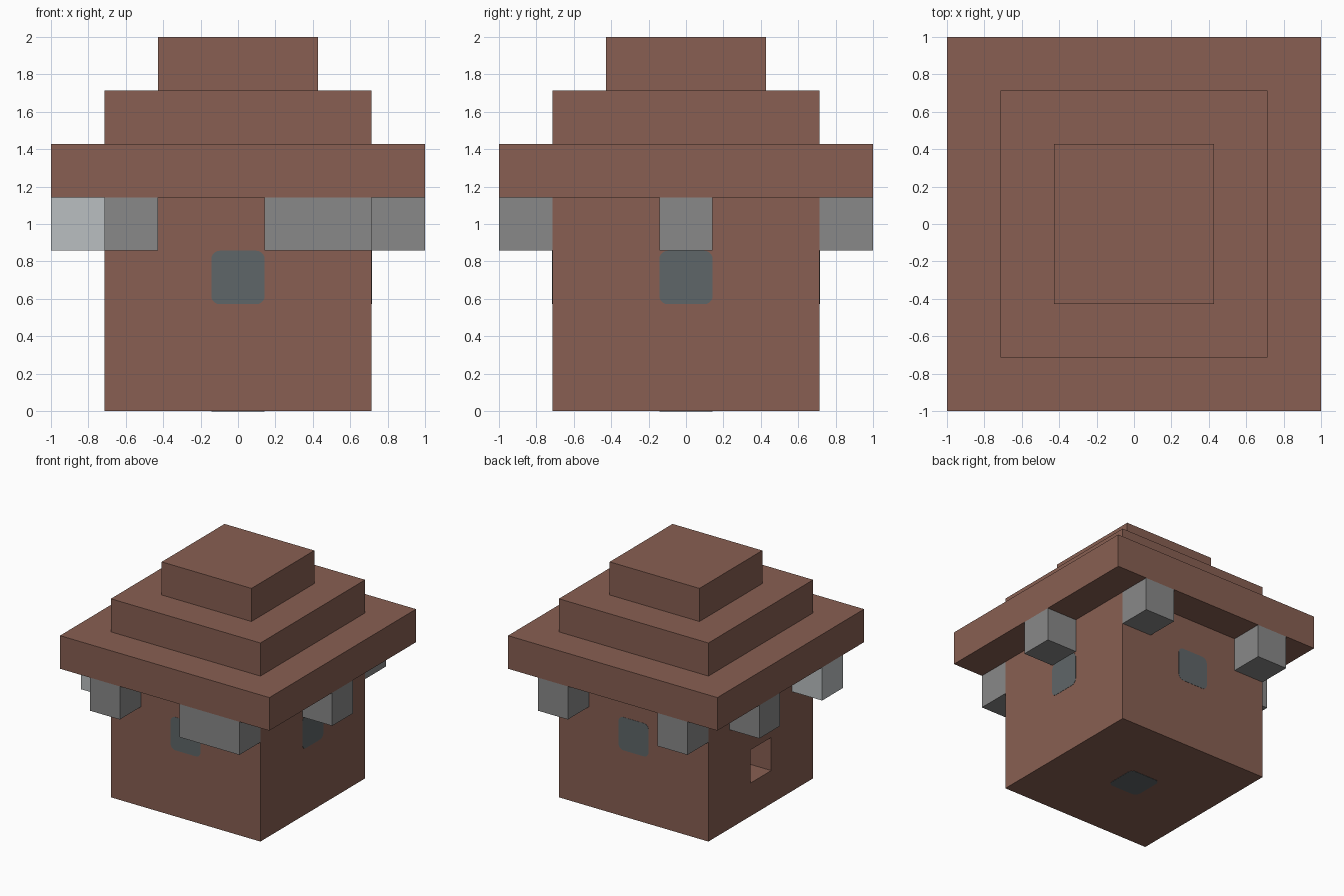
import bpy, bmesh, math
from mathutils import Matrix, Vector

cube = bpy.data.objects.get("Cube")
if cube:
    bpy.data.objects.remove(cube, do_unlink=True)

U = 2 / 7  # one block


def material(name, r, g, b):
    def lin(c):
        c /= 255
        return c / 12.92 if c < 0.04 else ((c + 0.055) / 1.055) ** 2.4
    color = (lin(r), lin(g), lin(b), 1)
    m = bpy.data.materials.new(name)
    m.use_nodes = True
    m.diffuse_color = color
    m.node_tree.nodes["Principled BSDF"].inputs["Base Color"].default_value = color
    return m


brown = material("brown", 136, 95, 82)
grey = material("grey", 137, 137, 137)
pale = material("pale grey", 186, 191, 193)
slate = material("slate", 95, 102, 104)


def finish(name, bm, mat):
    bmesh.ops.recalc_face_normals(bm, faces=bm.faces)
    mesh = bpy.data.meshes.new(name)
    bm.to_mesh(mesh)
    bm.free()
    mesh.materials.append(mat)
    obj = bpy.data.objects.new(name, mesh)
    bpy.context.collection.objects.link(obj)
    return obj


def box_mesh(low, high):
    """Box between two corners, measured in blocks."""
    low, high = Vector(low) * U, Vector(high) * U
    bm = bmesh.new()
    bmesh.ops.create_cube(bm, size=1, matrix=Matrix.Translation((low + high) / 2)
                          @ Matrix.Diagonal((high - low).to_4d()))
    return bm


# House body with a doorway recess in its right-hand (-x) wall
bm = box_mesh((-2.5, -2.5, 0), (2.5, 2.5, 4))


def doorway_wall():
    return [f for f in bm.faces if f.calc_center_median().x < -2.49 * U]


for point, normal in (((0, -.5, 0), (0, 1, 0)), ((0, .5, 0), (0, 1, 0)),
                      ((0, 0, 1), (0, 0, 1)), ((0, 0, 2), (0, 0, 1))):
    faces = doorway_wall()
    edges = {e for f in faces for e in f.edges}
    verts = {v for f in faces for v in f.verts}
    bmesh.ops.bisect_plane(bm, geom=[*verts, *edges, *faces],
                           plane_co=Vector(point) * U, plane_no=normal)
target = Vector((-2.5, 0, 1.5)) * U
door = min(doorway_wall(), key=lambda f: (f.calc_center_median() - target).length)
opening = bmesh.ops.extrude_face_region(bm, geom=[door])["geom"]
bmesh.ops.translate(bm, vec=(U, 0, 0),
                    verts=[v for v in opening if isinstance(v, bmesh.types.BMVert)])
if door.is_valid:
    bmesh.ops.delete(bm, geom=[door], context="FACES_ONLY")
finish("house_body", bm, brown)

# Stepped roof
for i, (name, half) in enumerate((("roof_eaves", 3.5), ("roof_middle", 2.5), ("roof_top", 1.5))):
    finish(name, box_mesh((-half, -half, 4 + i), (half, half, 5 + i)), brown)

# Blocks hanging under the eaves: corner x, corner y, width in x
for name, x, y, width, mat in (
        ("front_right_block", -2.5, -3.5, 1, grey),
        ("front_left_block", .5, -3.5, 2, grey),
        ("left_block", 2.5, -.5, 1, grey),
        ("back_left_block", 1.5, 2.5, 1, grey),
        ("back_right_block", -2.5, 2.5, 1, grey),
        ("right_back_block", -3.5, .5, 1, grey),
        ("right_front_block", -3.5, -2.5, 1, pale)):
    finish(name, box_mesh((x, y, 3), (x + width, y + 1, 4)), mat)


# Thin round-cornered window plates, facing local +z
def plate(name, center, direction):
    radius, steps, thick = 0.045, 5, 0.004
    inner = U / 2 - radius
    bm = bmesh.new()
    verts = []
    for quarter in range(4):
        mid = math.radians(45 + 90 * quarter)
        cx, cy = math.copysign(inner, math.cos(mid)), math.copysign(inner, math.sin(mid))
        for s in range(steps + 1):
            a = math.radians(90) * (quarter + s / steps)
            verts.append(bm.verts.new((cx + radius * math.cos(a),
                                       cy + radius * math.sin(a), -thick / 2)))
    face = bm.faces.new(verts)
    made = bmesh.ops.extrude_face_region(bm, geom=[face], use_keep_orig=True)["geom"]
    bmesh.ops.translate(bm, vec=(0, 0, thick),
                        verts=[v for v in made if isinstance(v, bmesh.types.BMVert)])
    turn = Vector(direction).to_track_quat("Z", "Y").to_matrix().to_4x4()
    bm.transform(Matrix.Translation(Vector(center) * U) @ turn)
    finish(name, bm, slate)


plate("front_window", (0, -2.5, 2.5), (0, -1, 0))
plate("back_window", (0, 2.5, 2.5), (0, 1, 0))
plate("left_window", (2.5, 0, 2.5), (1, 0, 0))
plate("floor_hatch", (0, 0, 0), (0, 0, -1))
